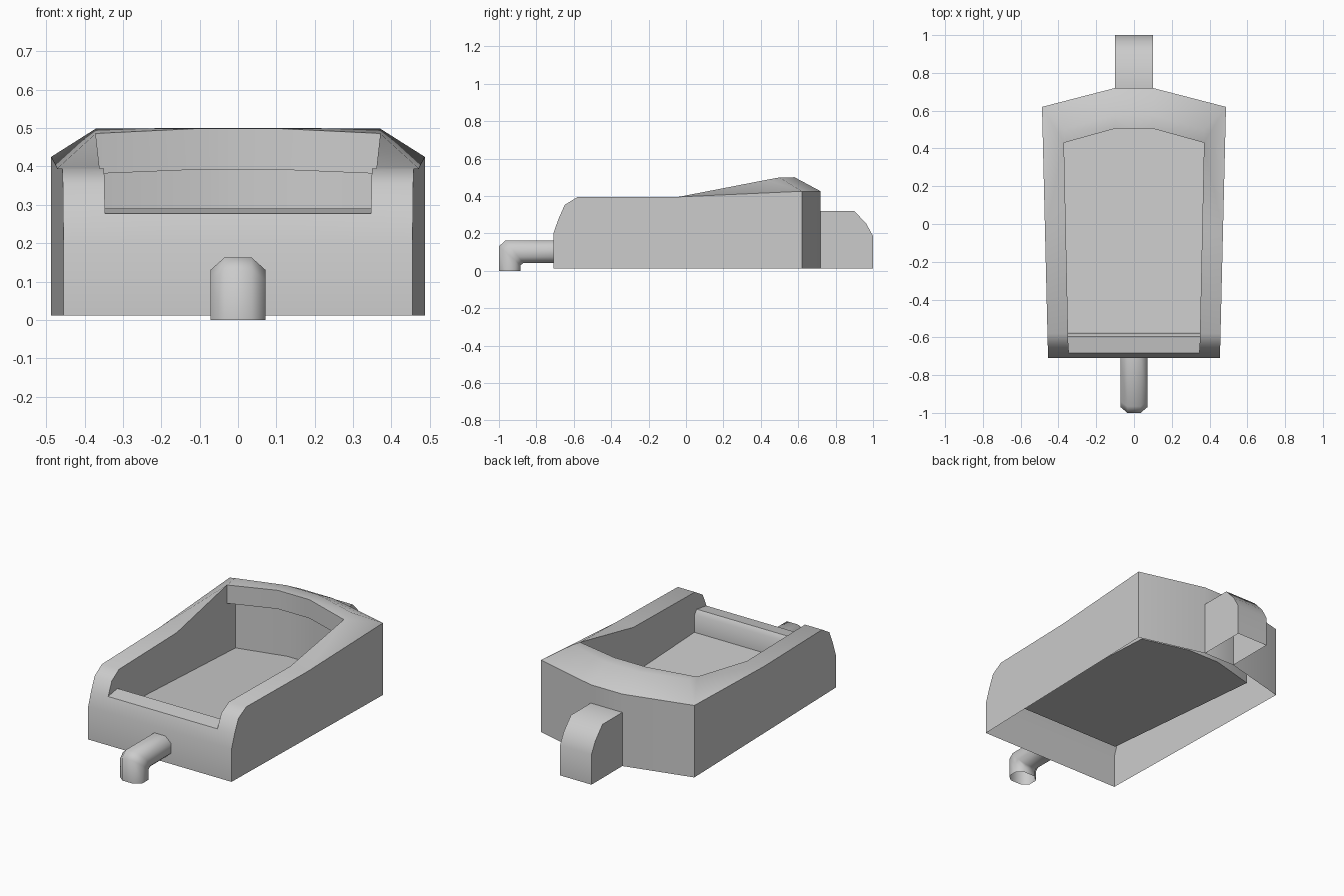
import bpy, bmesh

if "Cube" in bpy.data.objects:
    bpy.data.objects.remove(bpy.data.objects["Cube"])


def build(name, polys, mirror=False):
    """Make an object from polygons, welding shared corners."""
    bm = bmesh.new()
    for poly in polys:
        bm.faces.new([bm.verts.new(p) for p in poly])
    bmesh.ops.remove_doubles(bm, verts=bm.verts, dist=0.0005)
    bmesh.ops.recalc_face_normals(bm, faces=bm.faces)
    me = bpy.data.meshes.new(name)
    bm.to_mesh(me)
    bm.free()
    ob = bpy.data.objects.new(name, me)
    bpy.context.collection.objects.link(ob)
    if mirror:
        mod = ob.modifiers.new("Mirror", 'MIRROR')
        mod.use_clip = True
    bpy.ops.object.select_all(action='DESELECT')
    ob.select_set(True)
    bpy.context.view_layer.objects.active = ob
    bpy.ops.object.shade_smooth_by_angle(angle=0.92)
    return ob


def strip(a, b):
    """Quads between two equally long point rows."""
    return [[a[i], a[i + 1], b[i + 1], b[i]] for i in range(len(a) - 1)]


def outer(y, z):
    return (0.455 + 0.032 * (y + 0.71) / 1.33, y, z)


def inner(y, z):
    return (0.347 + 0.0215 * (y + 0.68), y, z)


def centre(p):
    return (0, p[1], p[2])


# Housing, right half: front curve and flat side rim
Z0 = 0.012
profile = [(-0.709, Z0), (-0.709, 0.2), (-0.682, 0.277), (-0.648, 0.353),
           (-0.58, 0.394), (-0.04, 0.395)]
out_row = [outer(*p) for p in profile]
in_row = [inner(*p) for p in profile]
polys = strip(out_row, in_row)

# Low front lip dropping into the tray
lip = in_row[:3] + [inner(-0.595, 0.29), inner(-0.577, 0.265),
                    inner(-0.575, 0.165)]
polys += strip(lip, [centre(p) for p in lip])

# Back cross-section at the corner and near the middle:
# base, outer edge, ridge, inner edge, lip underside, pocket top, tray floor
corner = [outer(0.62, Z0), outer(0.62, 0.425), (0.37, 0.5, 0.499),
          inner(0.43, 0.486), inner(0.43, 0.381), inner(0.51, 0.383),
          inner(0.51, 0.094)]
middle = [(0.1, 0.72, Z0), (0.1, 0.72, 0.425), (0.1, 0.58, 0.5),
          (0.1, 0.505, 0.499), (0.1, 0.505, 0.392), (0.1, 0.59, 0.393),
          (0.1, 0.59, 0.088)]
polys += strip(corner, middle)
polys += strip(middle, [centre(p) for p in middle])

# Rising shoulder
polys.append([in_row[-1], out_row[-1], corner[3]])
polys.append([out_row[-1], corner[1], corner[3]])
polys.append([corner[1], corner[2], corner[3]])

# Outer side wall and inner tray wall
polys.append(out_row + [corner[1], corner[0]])
polys.append(in_row[2:] + corner[3:] + lip[:2:-1])

# Sloping tray floor
polys.append([lip[-1], corner[-1], middle[-1], centre(middle[-1]),
              centre(lip[-1])])
build("housing", polys, mirror=True)

# Rear tab, open underneath
tab = [(0.72, Z0), (0.72, 0.32), (0.9, 0.32), (0.965, 0.25), (1.0, 0.185),
       (1.0, Z0)]
left = [(-0.1, y, z) for y, z in tab]
right = [(0.1, y, z) for y, z in tab]
build("rear_tab", strip(left[1:], right[1:]) + [left, right])

# Front spout: octagonal tube with a bevelled elbow, open end
section = [(0.035, 0.061), (0.072, 0.028), (0.072, -0.028), (0.035, -0.061)]
section += [(-u, v) for u, v in reversed(section)]
section.append(section[0])
rings = [[], [], [], []]
for u, v in section:
    rings[0].append((u, -0.709, 0.102 + v))
    rings[1].append((u, -0.918 - 0.78 * v, 0.102 + v))
    rings[2].append((u, -0.942 - 0.95 * v, 0.08 + 0.82 * v))
    rings[3].append((u, -0.942 - 0.95 * v, 0.0))
spout = []
for a, b in zip(rings, rings[1:]):
    spout += strip(a, b)
build("front_spout", spout)
